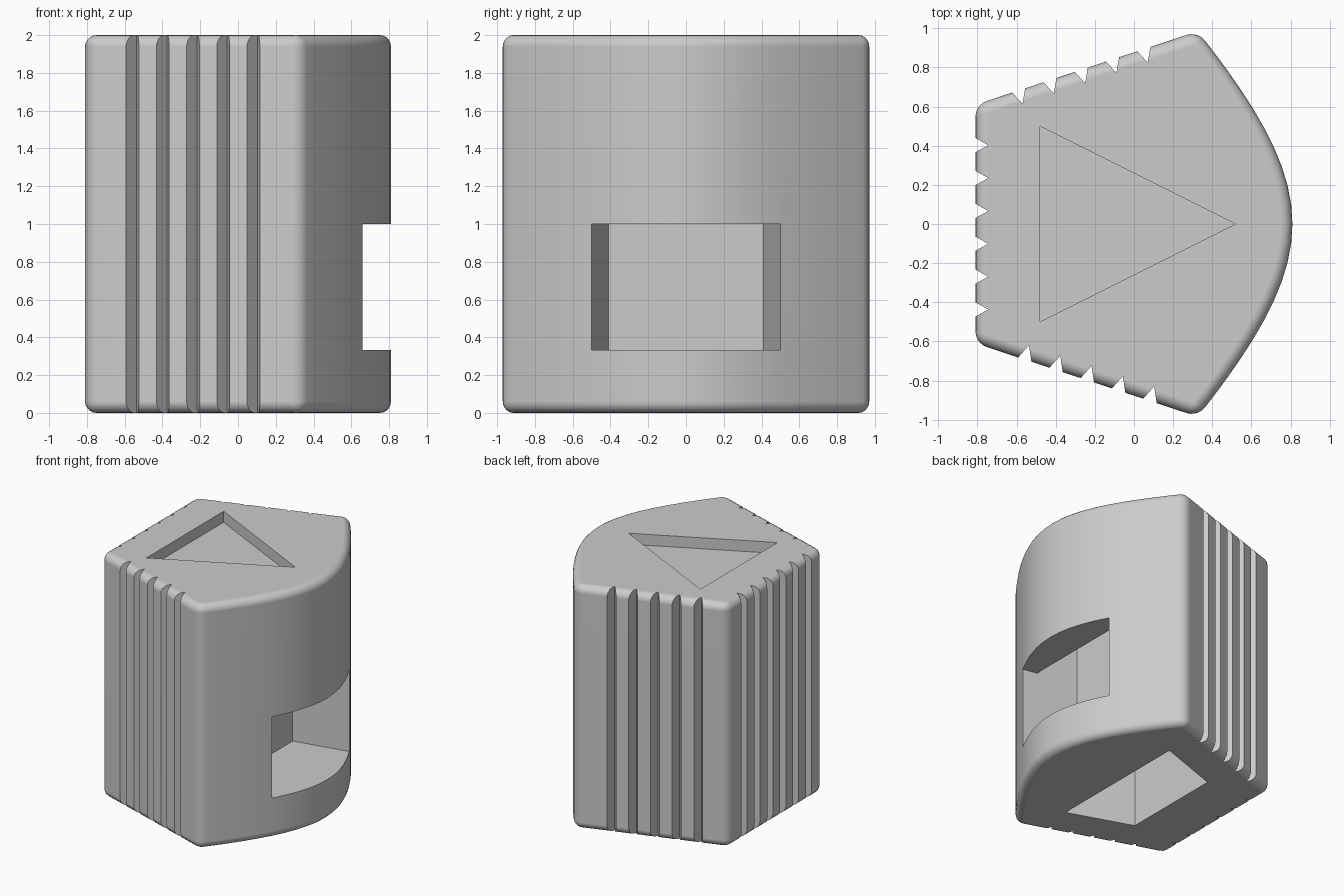
import bpy, bmesh, math
from mathutils import Vector

if "Cube" in bpy.data.objects:
    bpy.data.objects.remove(bpy.data.objects["Cube"])

grey = bpy.data.materials.new("matte_grey")
grey.use_nodes = True
COLOUR = (0.6, 0.6, 0.6, 1)
grey.diffuse_color = COLOUR
grey.node_tree.nodes["Principled BSDF"].inputs["Base Color"].default_value = COLOUR


def add_prism(bm, outline, z0, z1):
    """Extrude a closed plan outline between two heights."""
    low = [bm.verts.new((x, y, z0)) for x, y in outline]
    high = [bm.verts.new((x, y, z1)) for x, y in outline]
    n = len(outline)
    faces = [bm.faces.new(low[::-1]), bm.faces.new(high)]
    faces += [bm.faces.new((low[i], low[(i + 1) % n], high[(i + 1) % n], high[i]))
              for i in range(n)]
    bmesh.ops.recalc_face_normals(bm, faces=faces)


def make_object(name, prisms):
    bm = bmesh.new()
    for outline, z0, z1 in prisms:
        add_prism(bm, outline, z0, z1)
    mesh = bpy.data.meshes.new(name)
    bm.to_mesh(mesh)
    bm.free()
    mesh.materials.append(grey)
    obj = bpy.data.objects.new(name, mesh)
    bpy.context.collection.objects.link(obj)
    return obj


def apply(obj, kind, **settings):
    mod = obj.modifiers.new(kind.lower(), kind)
    for key, value in settings.items():
        setattr(mod, key, value)
    bpy.context.view_layer.objects.active = obj
    bpy.ops.object.modifier_apply(modifier=mod.name)


def cut(obj, name, prisms):
    cutter = make_object(name, prisms)
    cutter.hide_render = True
    apply(obj, 'BOOLEAN', operation='DIFFERENCE', solver='EXACT', object=cutter)
    bpy.data.objects.remove(cutter)


def groove(left, tip, right):
    """V-shaped notch, opened a little beyond the wall."""
    a, t, b = Vector(left), Vector(tip), Vector(right)
    return ([tuple(t), tuple(t + (a - t) * 1.5), tuple(t + (b - t) * 1.5)], -0.1, 2.1)


def taper(x0, x1, half0, half1):
    return [(x0, -half0), (x1, -half1), (x1, half1), (x0, half0)]


# Body: tapered plan with a bowed right side and rounded edges
STEPS, HALF = 20, 0.985
bow = []
for i in range(STEPS + 1):
    y = HALF * (2 * i / STEPS - 1)
    bow.append((1.58 - math.sqrt(0.593 + 1.01 * y * y), y))
body = make_object("body", [(bow + [(-0.81, 0.61), (-0.81, -0.61)], 0, 2)])
apply(body, 'BEVEL', width=0.06, segments=5, limit_method='ANGLE',
      angle_limit=math.radians(30), use_clamp_overlap=False)

# Vertical grip grooves on the three flat walls
notches = []
for i in range(6):
    y = 0.403 - 0.168 * i
    notches.append(groove((-0.81, y + 0.036), (-0.745, y), (-0.81, y - 0.036)))
for i in range(5):
    dx, dy = 0.16 * i, 0.0525 * i
    notches.append(groove((-0.62 + dx, 0.67 + dy), (-0.57 + dx, 0.615 + dy),
                          (-0.557 + dx, 0.69 + dy)))
    notches.append(groove((-0.59 + dx, -0.68 - dy), (-0.537 + dx, -0.62 - dy),
                          (-0.525 + dx, -0.70 - dy)))
cut(body, "groove_cutter", notches)

# Arrow recess on top, window in the bowed side, deep pocket underneath
cut(body, "recess_cutter", [
    ([(-0.48, -0.5), (0.52, 0), (-0.48, 0.5)], 1.91, 2.1),
    (taper(0.21, 0.96, 0.41, 0.56), 0.333, 1.0),
    (taper(-0.36, 0.16, 0.42, 0.6), -0.1, 1.5),
])
# Chamber rising behind the window
cut(body, "chamber_cutter", [(taper(0.21, 0.54, 0.41, 0.476), 0.9, 1.5)])

bpy.ops.object.select_all(action='DESELECT')
body.select_set(True)
bpy.context.view_layer.objects.active = body
bpy.ops.object.shade_smooth_by_angle(angle=math.radians(30))
apply(body, 'WEIGHTED_NORMAL', keep_sharp=True)
